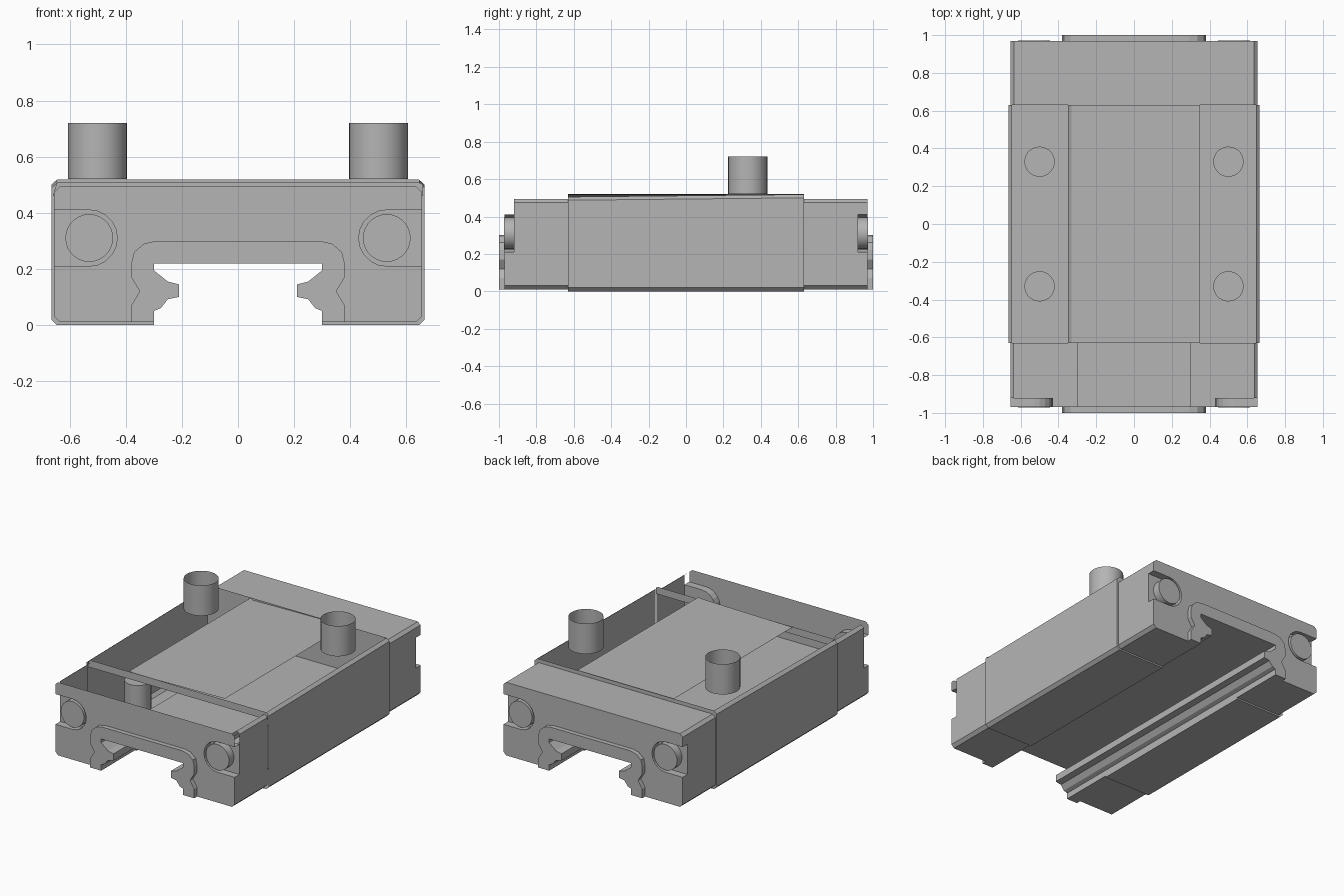
import bpy, bmesh, math
from mathutils import Matrix, Vector

cube = bpy.data.objects.get("Cube")
if cube:
    bpy.data.objects.remove(cube, do_unlink=True)

steel = bpy.data.materials.new("machined grey")
steel.use_nodes = True
grey = (0.46, 0.46, 0.46, 1)
steel.diffuse_color = grey
steel.node_tree.nodes["Principled BSDF"].inputs["Base Color"].default_value = grey


def finish(name, bm, smooth=False):
    bmesh.ops.remove_doubles(bm, verts=bm.verts, dist=0.0005)
    bmesh.ops.triangulate(bm, faces=[f for f in bm.faces if len(f.verts) > 4])
    bmesh.ops.recalc_face_normals(bm, faces=bm.faces)
    if smooth:
        for f in bm.faces:
            f.smooth = True
        for e in bm.edges:
            e.smooth = e.calc_face_angle(0) < math.radians(40)
    mesh = bpy.data.meshes.new(name)
    bm.to_mesh(mesh)
    bm.free()
    mesh.materials.append(steel)
    obj = bpy.data.objects.new(name, mesh)
    bpy.context.collection.objects.link(obj)
    return obj


def mirrored(half):
    """Full left-to-right outline from its right half."""
    return [(-x, z) for x, z in reversed(half)] + [p for p in half]


def sheet(bm, path, y0, y1):
    """Sweep an x-z path along y as a thin shell."""
    a = [bm.verts.new((x, y0, z)) for x, z in path]
    b = [bm.verts.new((x, y1, z)) for x, z in path]
    for i in range(len(path) - 1):
        if (Vector(path[i]) - Vector(path[i + 1])).length > 0.0005:
            bm.faces.new((a[i], a[i + 1], b[i + 1], b[i]))


def plate(bm, outline, y):
    pts = [p for i, p in enumerate(outline) if p != outline[i - 1]]
    bm.faces.new([bm.verts.new((x, y, z)) for x, z in pts])


def cylinder(name, r, start, end, caps=True, segments=28):
    start, end = Vector(start), Vector(end)
    axis = end - start
    bm = bmesh.new()
    rot = axis.to_track_quat('Z', 'Y').to_matrix().to_4x4()
    bmesh.ops.create_cone(bm, cap_ends=caps, segments=segments, radius1=r, radius2=r,
                          depth=axis.length,
                          matrix=Matrix.Translation((start + end) / 2) @ rot)
    return finish(name, bm, True)


# Rail channel: half section from the roof down to the foot of the jaw
jaw = [(0, .22), (.3, .22), (.3, .195), (.25, .155), (.21, .145), (.21, .10),
       (.25, .092), (.275, .06), (.3, .05), (.3, .01)]

# Central block: open-topped shell
block_half = jaw[:-1] + [(.3, 0), (.645, 0), (.665, .02), (.665, .5), (.645, .518)]
block = mirrored(block_half)
bm = bmesh.new()
sheet(bm, block, -.63, .63)
for v in bm.verts:
    if v.co.y < 0 and v.co.z > .49:
        v.co.z -= .013
finish("block_shell", bm)

# Rear bulkhead and the narrow front rim
bm = bmesh.new()
plate(bm, block, .63)
finish("rear_bulkhead", bm)
bm = bmesh.new()
plate(bm, [(-.66, .46), (.66, .46), (.66, .5), (.645, .508), (-.645, .508)], -.63)
finish("front_rim", bm)

# Raised middle strip of the top
bm = bmesh.new()
sheet(bm, [(-.35, .515), (-.33, .505), (.33, .516), (.35, .52)], -.63, .63)
finish("top_panel", bm)

# Corner recess around each screw: straight in from the side, round inside
BOLT_X, BOLT_Z, RECESS = .53, .31, .10
arc = [(BOLT_X + RECESS * math.cos(a), BOLT_Z + RECESS * math.sin(a))
       for a in [math.radians(270 - 18 * i) for i in range(11)]]
notch = [(.655, BOLT_Z - RECESS)] + arc + [(.655, BOLT_Z + RECESS)]
lower = jaw + [(.635, .01), (.655, .03), notch[0]]
upper = [notch[-1], (.655, .475), (.635, .493)]
face_half = lower + notch[1:] + upper[1:]
wall_half = lower + upper

# Seal lip that frames the channel
lip_half = [(0, .3), (.29, .3), (.335, .29), (.37, .26), (.38, .22), (.38, .17),
            (.35, .12), (.38, .07), (.38, .01)]
lip = mirrored(lip_half) + list(reversed(mirrored(jaw)))

for side, s in (("front", -1), ("rear", 1)):
    # End cap walls, recesses and face
    bm = bmesh.new()
    sheet(bm, mirrored(wall_half), s * .63, s * .92)
    sheet(bm, mirrored(lower), s * .92, s * .97)
    for m in (-1, 1):
        sheet(bm, [(m * x, z) for x, z in notch], s * .92, s * .97)
        plate(bm, [(m * x, z) for x, z in notch], s * .92)
    plate(bm, mirrored(face_half), s * .97)
    if s > 0:
        sheet(bm, mirrored(upper), .92, .97)
        sheet(bm, [(-.635, .493), (.635, .493)], .63, .97)
    finish(side + "_end_cap", bm)

    bm = bmesh.new()
    sheet(bm, lip + lip[:1], s * .965, s)
    plate(bm, lip, s)
    finish(side + "_seal", bm)

    for hand, m in (("right", -1), ("left", 1)):
        cylinder(f"{side}_{hand}_screw", .085, (m * BOLT_X, s * .92, BOLT_Z),
                 (m * BOLT_X, s * .972, BOLT_Z))
        # Bolt bores inside the block
        cylinder(f"{side}_{hand}_bore", .08, (m * .5, s * .33, .01), (m * .5, s * .33, .3))

# Open tubes standing above the rear bores
for hand, m in (("right", -1), ("left", 1)):
    cylinder(hand + "_tube", .105, (m * .5, .33, .52), (m * .5, .33, .72), caps=False)
